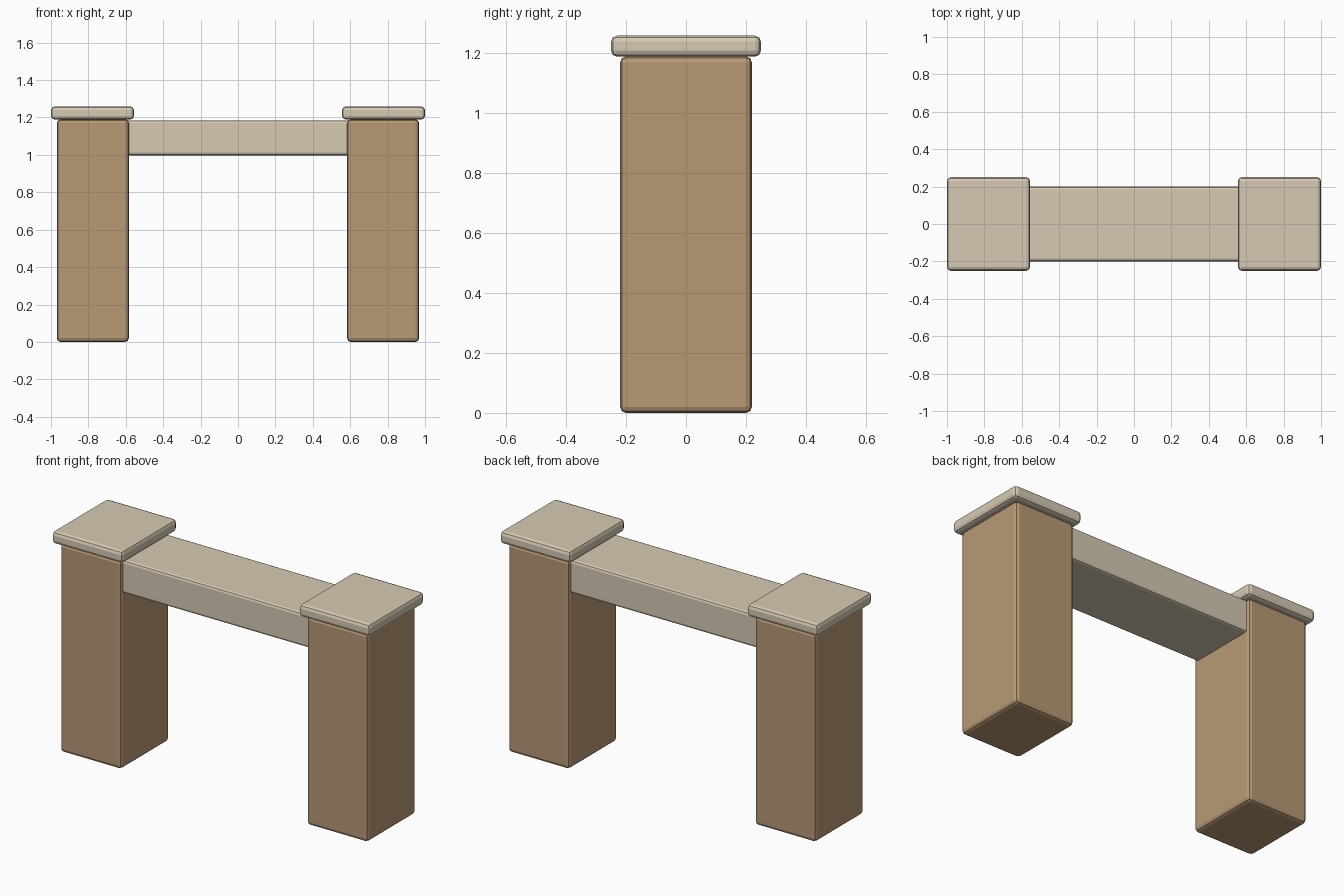
import bpy

if "Cube" in bpy.data.objects:
    bpy.data.objects.remove(bpy.data.objects["Cube"])


def material(name, color):
    mat = bpy.data.materials.new(name)
    mat.diffuse_color = (*color, 1)
    mat.use_nodes = True
    mat.node_tree.nodes["Principled BSDF"].inputs["Base Color"].default_value = mat.diffuse_color
    return mat


def block(name, center, size, bevel, mat):
    """Box with softened edges."""
    bpy.ops.mesh.primitive_cube_add(size=1, location=center)
    obj = bpy.context.object
    obj.name = name
    obj.scale = size
    bpy.ops.object.transform_apply(location=False, rotation=False, scale=True)
    mod = obj.modifiers.new("Bevel", 'BEVEL')
    mod.width = bevel
    mod.segments = 2
    obj.data.materials.append(mat)
    return obj


wood = material("tan", (0.48, 0.32, 0.18))
stone = material("pale stone", (0.67, 0.59, 0.45))

# Pillars with overhanging caps on both sides
for side, sx in (("left", -1), ("right", 1)):
    block(f"{side}_pillar", (sx * 0.776, 0, 0.595), (0.385, 0.44, 1.19), 0.02, wood)
    block(f"{side}_cap", (sx * 0.778, 0, 1.224), (0.444, 0.5, 0.07), 0.02, stone)

# Lintel running into the pillars
block("lintel", (0, 0, 1.091), (1.22, 0.4, 0.188), 0.015, stone)
